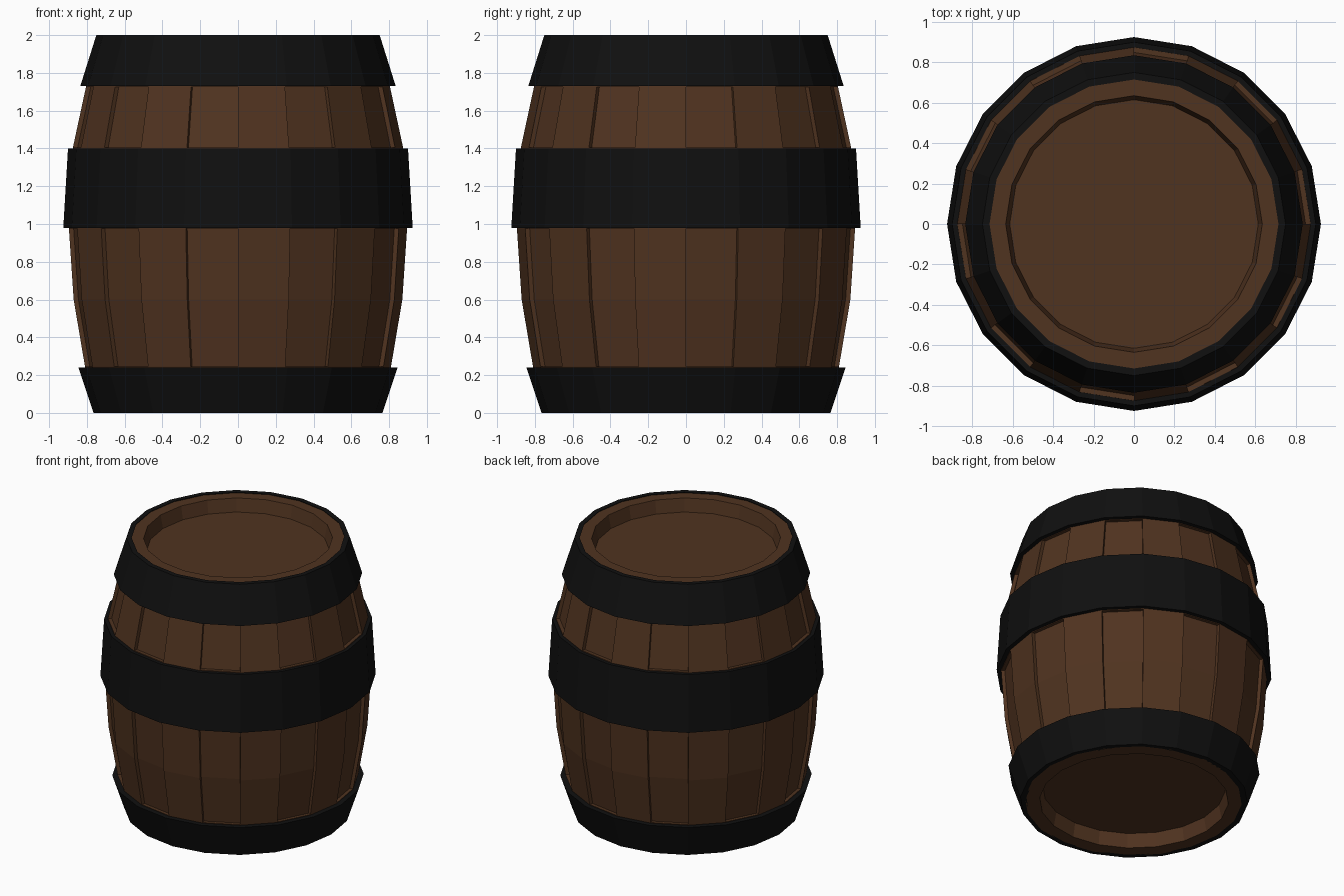
import bpy, bmesh, math

if "Cube" in bpy.data.objects:
    bpy.data.objects.remove(bpy.data.objects["Cube"])

SIDES = 20
SUNK = 0.025


def material(name, rgb):
    m = bpy.data.materials.new(name)
    m.diffuse_color = (*rgb, 1)
    m.use_nodes = True
    m.node_tree.nodes["Principled BSDF"].inputs["Base Color"].default_value = m.diffuse_color
    return m


def lathe(profile, closed):
    """Revolve (radius, z) points; returns the bmesh and faces[segment][sector]."""
    bm = bmesh.new()
    rings = []
    for r, z in profile:
        rings.append([bm.verts.new((r * math.cos(2 * math.pi * i / SIDES),
                                    r * math.sin(2 * math.pi * i / SIDES), z))
                      for i in range(SIDES)])
    n = len(rings)
    faces = []
    for s in range(n if closed else n - 1):
        a, b = rings[s], rings[(s + 1) % n]
        faces.append([bm.faces.new((a[i], a[(i + 1) % SIDES], b[(i + 1) % SIDES], b[i]))
                      for i in range(SIDES)])
    if not closed:
        bm.faces.new(rings[0][::-1])
        bm.faces.new(rings[-1])
    return bm, faces


def finish(bm, name, mat):
    bmesh.ops.recalc_face_normals(bm, faces=bm.faces[:])
    me = bpy.data.meshes.new(name)
    bm.to_mesh(me)
    bm.free()
    me.materials.append(mat)
    ob = bpy.data.objects.new(name, me)
    bpy.context.collection.objects.link(ob)
    return ob


wood = material("wood", (0.08, 0.033, 0.014))
iron = material("iron", (0.005, 0.005, 0.005))

# Barrel body with recessed lids at both ends
profile = [(0.615, 0.10), (0.635, 0.0), (0.735, 0.0), (0.81, 0.245), (0.87, 0.60),
           (0.895, 0.975), (0.895, 1.05), (0.874, 1.405), (0.805, 1.725),
           (0.725, 1.995), (0.635, 1.995), (0.615, 1.90)]
body, faces = lathe(profile, False)

# Every second stave is sunk between the hoops
panels = [faces[s][i] for s in (3, 4, 7) for i in range(0, SIDES, 2)]
new = bmesh.ops.extrude_face_region(body, geom=panels)["geom"]
for v in new:
    if isinstance(v, bmesh.types.BMVert):
        k = 1 - SUNK / v.co.xy.length
        v.co.x *= k
        v.co.y *= k
bmesh.ops.delete(body, geom=[f for f in panels if f.is_valid], context='FACES')
finish(body, "barrel_staves", wood)

# Iron hoops: (bottom radius, bottom z, top radius, top z, thickness)
hoops = {"bottom_hoop": (0.765, 0.0, 0.845, 0.24, 0.04),
         "middle_hoop": (0.925, 0.98, 0.90, 1.40, 0.035),
         "top_hoop": (0.835, 1.73, 0.75, 2.0, 0.035)}
for name, (r0, z0, r1, z1, t) in hoops.items():
    ring, _ = lathe([(r0, z0), (r1, z1), (r1 - t, z1), (r0 - t, z0)], True)
    finish(ring, name, iron)
